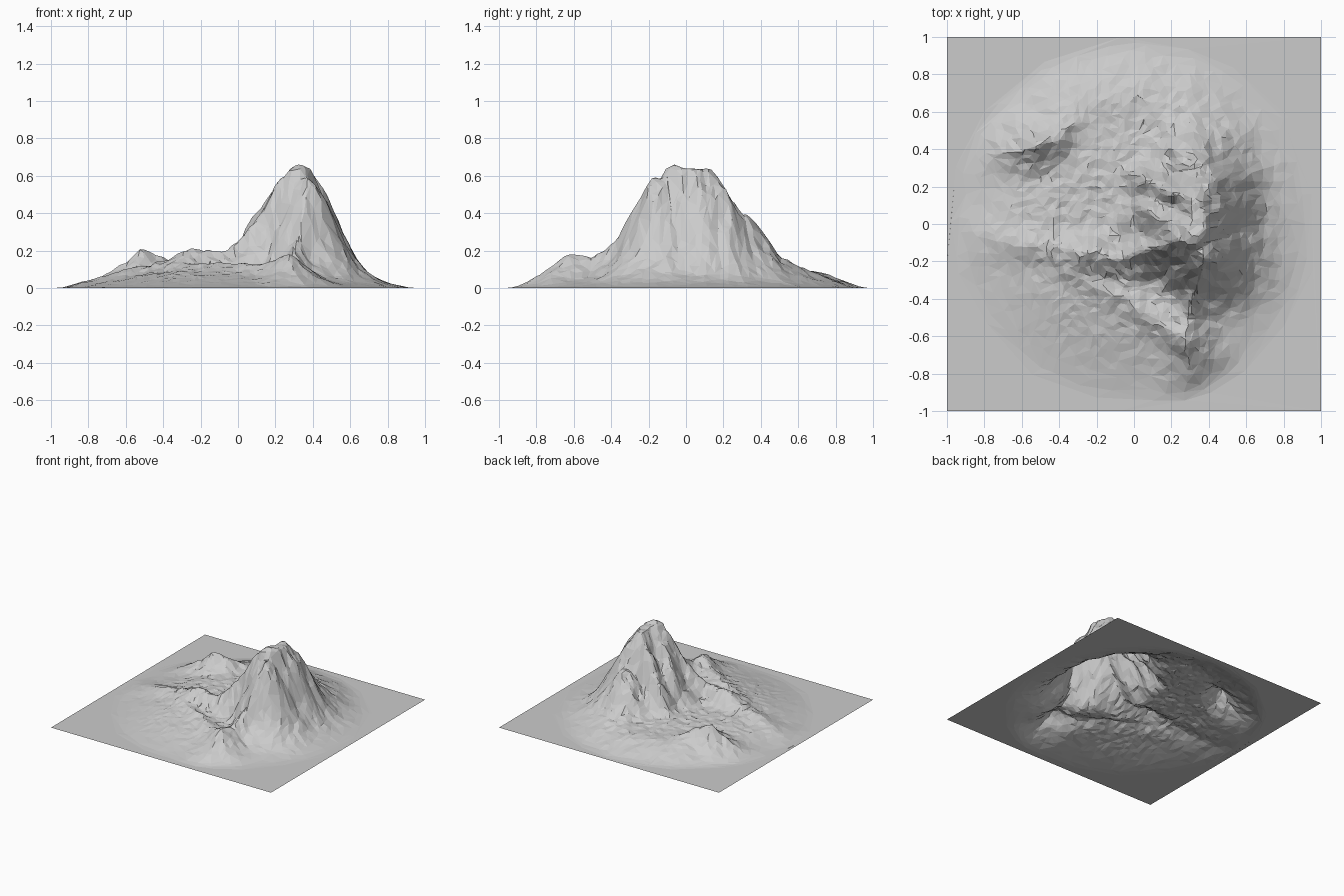
import bpy
import bmesh
from mathutils import Vector, noise


def smooth(t):
    t = min(max(t, 0.0), 1.0)
    return t * t * (3 - 2 * t)


# Ridge crests: falloff width, falloff power, points (x, y, height)
RIDGES = [
    # summit crest running north
    (0.22, 1.7, [(0.37, -0.14, 0.55), (0.32, -0.06, 0.65), (0.36, 0.06, 0.63), (0.36, 0.16, 0.56),
                 (0.33, 0.30, 0.38), (0.30, 0.42, 0.20)]),
    # west shoulders of the summit
    (0.14, 1.7, [(0.32, -0.05, 0.60), (0.20, 0.00, 0.47), (0.11, 0.05, 0.37), (0.02, 0.04, 0.20)]),
    (0.13, 1.7, [(0.33, 0.12, 0.55), (0.20, 0.17, 0.46), (0.09, 0.22, 0.30), (0.02, 0.25, 0.15)]),
    # west spur
    (0.16, 1.5, [(0.20, -0.09, 0.45), (0.08, -0.13, 0.31), (-0.06, -0.17, 0.185), (-0.27, -0.16, 0.185),
                 (-0.42, -0.13, 0.13), (-0.7, -0.08, 0.065)]),
    # south spur
    (0.14, 1.4, [(0.38, -0.18, 0.46), (0.33, -0.36, 0.23), (0.29, -0.50, 0.155), (0.28, -0.63, 0.145),
                 (0.30, -0.78, 0.06), (0.30, -0.92, 0.01)]),
    # lip of the southern bowl
    (0.16, 1.4, [(0.28, -0.62, 0.145), (0.12, -0.50, 0.115), (-0.10, -0.38, 0.115), (-0.35, -0.27, 0.11)]),
    # small north-west peak
    (0.14, 1.3, [(-0.62, 0.38, 0.12), (-0.52, 0.41, 0.205), (-0.42, 0.45, 0.165), (-0.33, 0.54, 0.11)]),
    # northern rise
    (0.22, 2.0, [(-0.35, 0.57, 0.08), (0.0, 0.65, 0.085), (0.25, 0.58, 0.09)]),
]


def ridge_height(x, y, width, power, pts):
    best = 0.0
    p = Vector((x, y))
    for a, b in zip(pts, pts[1:]):
        A, B = Vector(a[:2]), Vector(b[:2])
        t = min(max((p - A).dot(B - A) / (B - A).length_squared, 0), 1)
        d = (p - A.lerp(B, t)).length
        crest = a[2] + (b[2] - a[2]) * t
        best = max(best, crest * pow(2.71828, -(d / width) ** power))
    return best


def height(x, y):
    r = (x * x + y * y) ** 0.5
    # broken-up outlines for ridges and gullies
    n1 = noise.noise(Vector((x * 6, y * 6, 3.1))) + 0.6 * noise.noise(Vector((x * 15, y * 15, 6.2)))
    n2 = noise.noise(Vector((x * 6, y * 6, 9.7))) + 0.6 * noise.noise(Vector((x * 15, y * 15, 2.4)))
    wx, wy = x + 0.022 * n1, y + 0.022 * n2
    base = 0.09 * smooth((1.0 - r) / 0.62)
    total = base ** 5
    for width, power, pts in RIDGES:
        total += ridge_height(wx, wy, width, power, pts) ** 5
    h = total ** 0.2
    h += 0.2 * base * min(1, h / 0.3)
    # rocky detail, stronger on high ground
    rough = noise.fractal(Vector((x * 9, y * 9, 1.7)), 0.8, 2.1, 4)
    crag = 0.3 - abs(noise.noise(Vector((x * 16, y * 16, 5.3))))
    strength = min(1, h / 0.12) * (0.8 + 2.0 * h)
    h += (0.008 * rough + 0.022 * crag) * strength
    # flatten the summit into a jagged top
    if h > 0.52:
        h = 0.52 + (h - 0.52) * 0.85
    h = min(h, 0.63 + 0.35 * (h - 0.63))
    return max(0.0, h) * smooth((1.0 - r) / 0.15)


# Terrain sheet
bm = bmesh.new()
bmesh.ops.create_grid(bm, x_segments=130, y_segments=130, size=1.0)
for v in bm.verts:
    v.co.z = height(v.co.x, v.co.y)
mesh = bpy.data.meshes.new("mountain_terrain")
bm.to_mesh(mesh)
bm.free()
terrain = bpy.data.objects.new("mountain_terrain", mesh)
bpy.context.collection.objects.link(terrain)

# Irregular low-poly facets
dec = terrain.modifiers.new("facets", 'DECIMATE')
dec.ratio = 0.11
dec.use_collapse_triangulate = True
